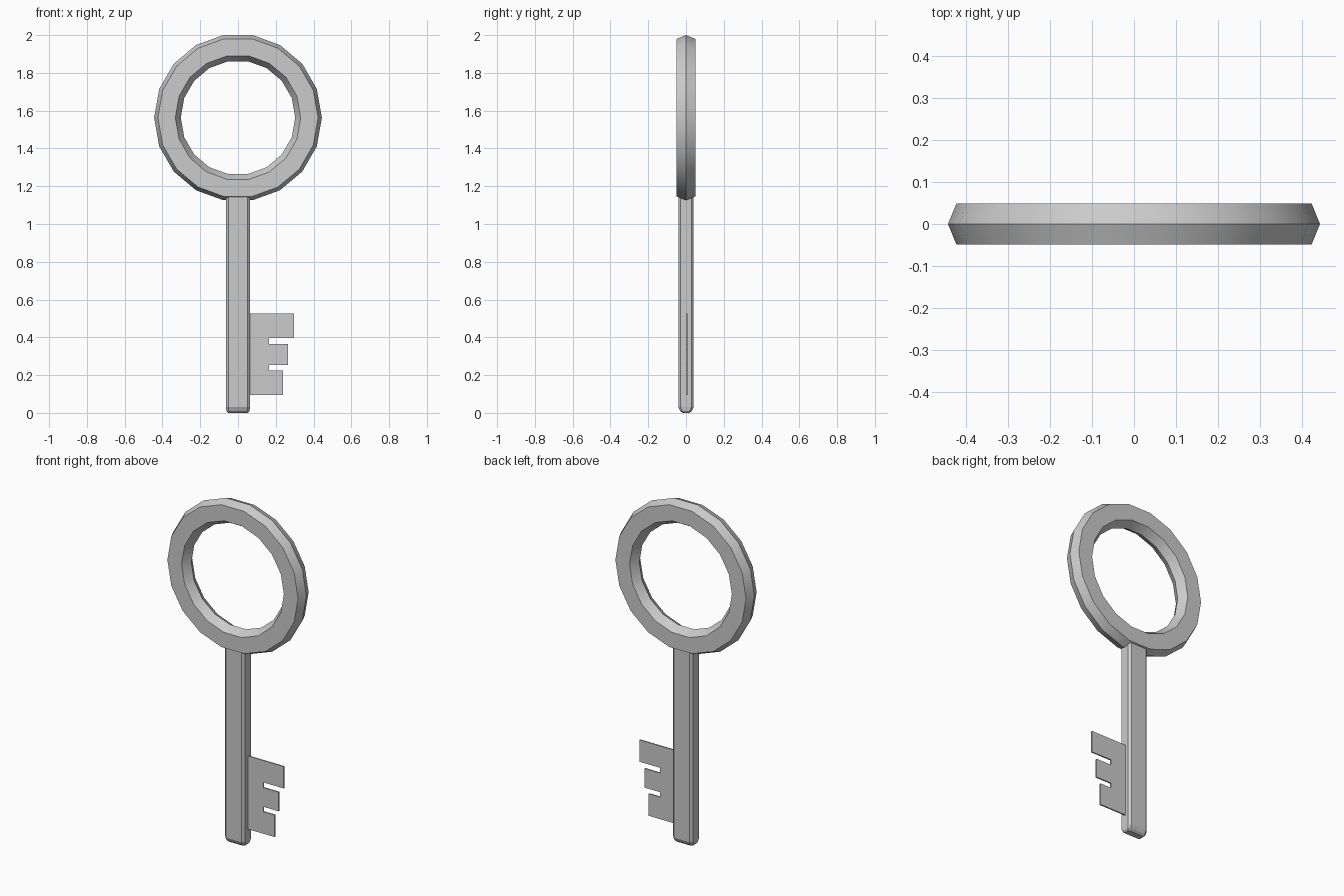
import bpy, bmesh
from math import cos, sin, radians, tau

if "Cube" in bpy.data.objects:
    bpy.data.objects.remove(bpy.data.objects["Cube"])


def finish(name, bm, smooth=False):
    bmesh.ops.recalc_face_normals(bm, faces=bm.faces[:])
    mesh = bpy.data.meshes.new(name)
    bm.to_mesh(mesh)
    bm.free()
    obj = bpy.data.objects.new(name, mesh)
    bpy.context.collection.objects.link(obj)
    if smooth:
        bpy.ops.object.select_all(action='DESELECT')
        obj.select_set(True)
        bpy.context.view_layer.objects.active = obj
        bpy.ops.object.shade_smooth_by_angle(angle=radians(30))
    return obj


def bridge(bm, a, b):
    for i in range(len(a)):
        j = (i + 1) % len(a)
        bm.faces.new((a[i], a[j], b[j], b[i]))


# Bow: 18-sided ring with a hexagonal cross-section (radius, y)
SIDES, CENTRE_Z = 18, 1.563
section = [(0.444, 0), (0.424, 0.049), (0.332, 0.049),
           (0.303, 0), (0.332, -0.049), (0.424, -0.049)]
bm = bmesh.new()
rings = []
for k in range(SIDES):
    t = tau * k / SIDES
    rings.append([bm.verts.new((r * cos(t), y, CENTRE_Z + r * sin(t)))
                  for r, y in section])
for k in range(SIDES):
    bridge(bm, rings[k], rings[(k + 1) % SIDES])
finish("bow_ring", bm, smooth=True)

# Shaft: eight-sided bar with a chamfered tip, its top buried in the ring
octagon = [(0.051, 0.040), (0.064, 0.028), (0.064, -0.028), (0.051, -0.040),
           (-0.051, -0.040), (-0.064, -0.028), (-0.064, 0.028), (-0.051, 0.040)]
levels = [(0.0, 0.012, 0.022), (0.010, 0.003, 0.010), (0.030, 0, 0), (1.155, 0, 0)]
bm = bmesh.new()
loops = []
for z, inset_x, inset_y in levels:
    sx, sy = 1 - inset_x / 0.064, 1 - inset_y / 0.040
    loops.append([bm.verts.new((x * sx, y * sy, z)) for x, y in octagon])
for a, b in zip(loops, loops[1:]):
    bridge(bm, a, b)
bm.faces.new(loops[0])
bm.faces.new(loops[-1])
finish("shaft", bm)

# Bit: thin plate with three teeth of decreasing length (tip x, bottom z, top z)
teeth = [(0.238, 0.096, 0.225), (0.265, 0.254, 0.366), (0.297, 0.397, 0.525)]
NOTCH_X = 0.165
outline = [(0.03, teeth[0][1])]
for i, (tip, low, high) in enumerate(teeth):
    if i:
        outline.append((NOTCH_X, low))
    outline += [(tip, low), (tip, high)]
    if i < len(teeth) - 1:
        outline.append((NOTCH_X, high))
outline.append((0.03, teeth[-1][2]))
bm = bmesh.new()
front, back = ([bm.verts.new((x, y, z)) for x, z in outline] for y in (-0.001, 0.007))
bridge(bm, front, back)
bm.faces.new(front)
bm.faces.new(back)
finish("bit_plate", bm)
